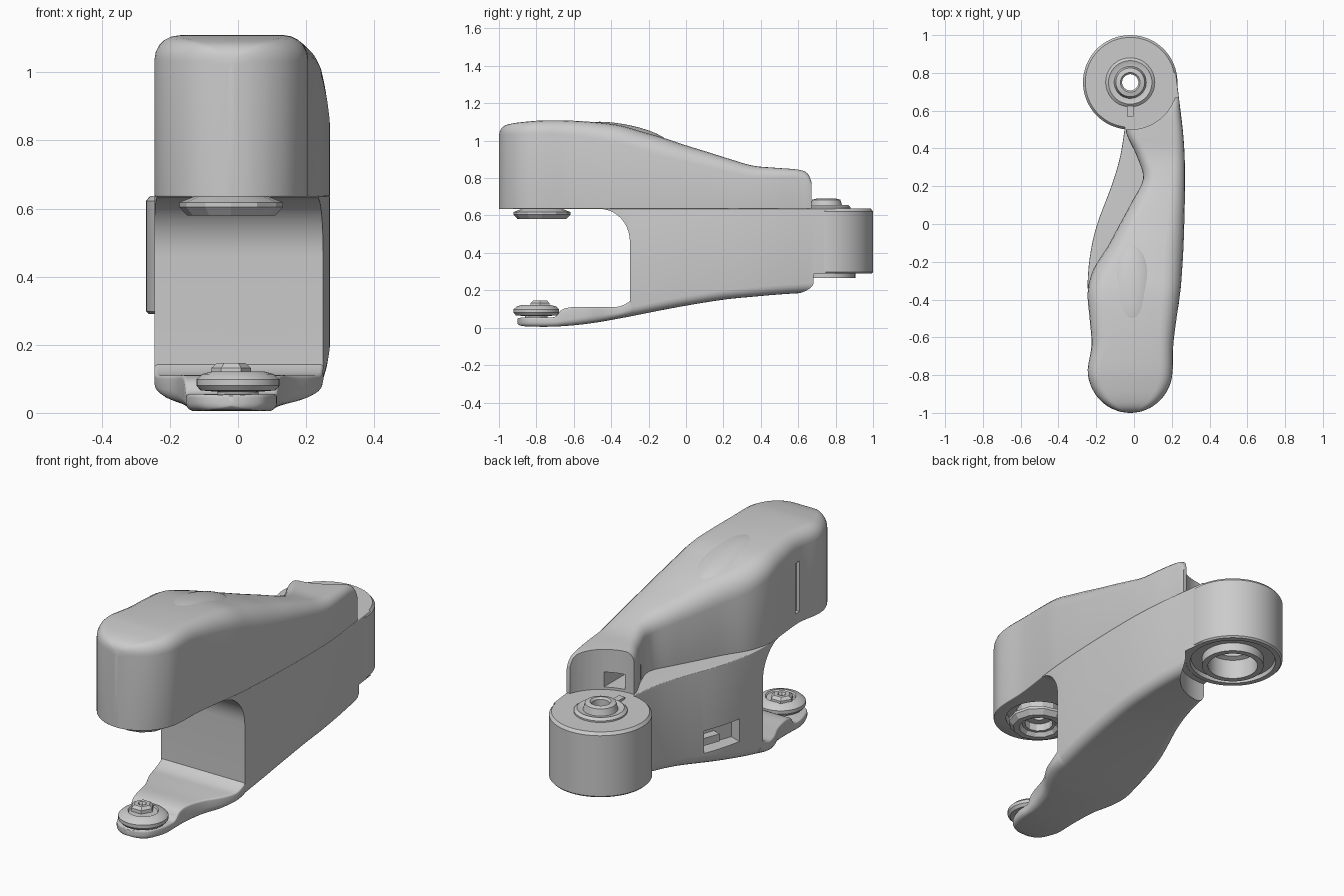
import bpy, bmesh, math
from mathutils import Vector

if "Cube" in bpy.data.objects:
    bpy.data.objects.remove(bpy.data.objects["Cube"])

CX, HUB_Y, FRONT_Y = -0.02, 0.75, -0.77


def finish(name, bm, angle=32):
    bmesh.ops.remove_doubles(bm, verts=bm.verts, dist=1e-5)
    bmesh.ops.recalc_face_normals(bm, faces=bm.faces)
    me = bpy.data.meshes.new(name)
    bm.to_mesh(me)
    bm.free()
    ob = bpy.data.objects.new(name, me)
    bpy.context.collection.objects.link(ob)
    smooth(ob, angle)
    return ob


def smooth(ob, angle=32):
    bpy.ops.object.select_all(action='DESELECT')
    ob.select_set(True)
    bpy.context.view_layer.objects.active = ob
    bpy.ops.object.shade_smooth_by_angle(angle=math.radians(angle))


def cut(ob, *cutters):
    for c in cutters:
        m = ob.modifiers.new("cut", 'BOOLEAN')
        m.operation, m.solver, m.object = 'DIFFERENCE', 'EXACT', c
        bpy.context.view_layer.objects.active = ob
        bpy.ops.object.modifier_apply(modifier=m.name)
        bpy.data.objects.remove(c)
    smooth(ob)


def skin(bm, rings, closed=False):
    vs = [[bm.verts.new(p) for p in r] for r in rings]
    n = len(vs[0])
    for i in range(len(vs) if closed else len(vs) - 1):
        a, b = vs[i], vs[(i + 1) % len(vs)]
        for j in range(n):
            bm.faces.new((a[j], a[(j + 1) % n], b[(j + 1) % n], b[j]))
    if not closed:
        bm.faces.new(vs[0])
        bm.faces.new(vs[-1])


def spline(rows, sub=4):
    out = []
    for i in range(len(rows) - 1):
        p = [rows[max(0, min(len(rows) - 1, i + k))] for k in (-1, 0, 1, 2)]
        for s in range(sub):
            t = s / sub
            out.append([b + .5 * t * (c - a + t * (2*a - 5*b + 4*c - d + t * (3*(b - c) + d - a)))
                        for a, b, c, d in zip(*p)])
    return out + [rows[-1]]


def section(y, xl, xr, zb, zt, rt, rb, n=5):
    """Rounded rectangle across the arm at depth y."""
    pts = []
    corners = [(xr, zt, rt, 0, -1, -1), (xl, zt, rt, 90, 1, -1),
               (xl, zb, rb, 180, 1, 1), (xr, zb, rb, 270, -1, 1)]
    for x, z, r, a0, sx, sz in corners:
        rx, rz = min(r, .48 * (xr - xl)), min(r, .48 * (zt - zb))
        for k in range(n + 1):
            a = math.radians(a0 + 90 * k / n)
            pts.append((x + sx * rx + rx * math.cos(a), y, z + sz * rz + rz * math.sin(a)))
    return pts


def loft(name, rows):
    bm = bmesh.new()
    skin(bm, [section(*r) for r in spline(rows)])
    return finish(name, bm)


def lathe(name, profile, x, y, n=48, angle=32):
    """Revolve a closed (radius, z) loop about a vertical axis."""
    bm = bmesh.new()
    rings = [[(x + r * math.cos(2*math.pi*k/n), y + r * math.sin(2*math.pi*k/n), z)
              for k in range(n)] for r, z in profile]
    skin(bm, rings, closed=True)
    return finish(name, bm, angle)


def cylinder(name, x, y, r, z0, z1, n=64):
    bm = bmesh.new()
    skin(bm, [[(x + r * math.cos(2*math.pi*k/n), y + r * math.sin(2*math.pi*k/n), z)
               for k in range(n)] for z in (z0, z1)])
    return finish(name, bm)


def box(name, centre, size, rot_z=0):
    bm = bmesh.new()
    bmesh.ops.create_cube(bm, size=1)
    bmesh.ops.scale(bm, vec=size, verts=bm.verts)
    ob = finish(name, bm)
    ob.location, ob.rotation_euler = centre, (0, 0, rot_z)
    bpy.context.view_layer.update()
    return ob


def nose(r, ry, data, yc=FRONT_Y):
    """Semicircular front end: (angle, zb, zt, rt, rb) -> loft rows."""
    return [(yc - ry * math.cos(math.radians(a)), CX - r * math.sin(math.radians(a)),
             CX + r * math.sin(math.radians(a)), *rest) for a, *rest in data]


# Upper cover: round nose, humped back, sloping down to the hub
e = .004
cover = loft("upper_cover", nose(.225, .23, [
    (3, .635, 1.03, .02, e), (16, .635, 1.06, .03, e), (32, .635, 1.082, .05, e),
    (50, .635, 1.094, .06, e), (70, .635, 1.102, .065, e), (90, .635, 1.108, .07, e)]) + [
    (-.64, -.225, .208, .635, 1.108, .075, e),
    (-.50, -.235, .225, .635, 1.100, .085, e),
    (-.36, -.245, .245, .635, 1.083, .095, e),
    (-.24, -.215, .255, .635, 1.050, .10, e),
    (-.12, -.14, .262, .635, 1.015, .10, e),
    (.00, -.075, .266, .635, .975, .09, e),
    (.12, -.01, .269, .635, .938, .08, e),
    (.24, .048, .27, .635, .900, .07, e),
    (.36, .015, .268, .635, .866, .06, e),
    (.48, -.04, .26, .635, .855, .05, e),
    (.60, -.05, .245, .635, .845, .04, e),
    (.65, -.05, .24, .635, .825, .035, e),
    (.67, -.05, .237, .635, .78, .02, e)])
cut(cover,
    cylinder("hub_clearance", CX, HUB_Y, .25, .5, 1.2),
    box("rear_notch", (.06, .46, .69), (.10, .20, .08)),
    box("side_slot", (-.232, -.62, .83), (.05, .035, .27)),
    cylinder("boss_recess", CX, FRONT_Y, .165, .5, .68))

# Slightly raised patch on the cover's back
bm = bmesh.new()
bmesh.ops.create_uvsphere(bm, u_segments=40, v_segments=20, radius=1)
bmesh.ops.scale(bm, vec=(.12, .24, .06), verts=bm.verts)
patch = finish("raised_patch", bm)
patch.location, patch.rotation_euler = (-.01, -.33, 1.027), (-.19, 0, 0)

# Main body between cover and base, with a curved throat cut at the front
body = loft("main_body", [
    (y, xl, xr, zb, .637, e, .05) for y, xl, xr, zb in [
        (-.44, -.238, .235, .035), (-.30, -.245, .25, .06), (-.15, -.23, .26, .09),
        (0, -.195, .266, .118), (.2, -.12, .27, .15), (.35, -.075, .268, .165),
        (.5, -.05, .258, .178), (.65, -.03, .24, .187), (.8, 0, .222, .195)]])
throat = [(-1, -.2), (-.3, -.2)] + [
    (-.46 + .16 * math.cos(a), .46 + .175 * math.sin(a))
    for a in [math.radians(9 * k) for k in range(11)]] + [(-1, .635)]
bm = bmesh.new()
skin(bm, [[(x, y, z) for y, z in throat] for x in (-.5, .5)])
cut(body, finish("throat_cutter", bm),
    cylinder("hub_core", CX, HUB_Y, .235, -.1, 1),
    cylinder("hub_under", CX, HUB_Y, .265, -.1, .288),
    box("window_cutter", (-.2, -.02, .255), (.16, .22, .12), math.radians(-20)))
box("window_latch", (-.13, 0, .235), (.05, .1, .04), math.radians(-20))

# Base tongue reaching forward to the lower pivot
loft("base_tongue", nose(.13, .13, [
    (4, .02, .05, .01, .01), (25, .012, .053, .01, .02), (50, .007, .055, .01, .025),
    (90, .005, .056, .01, .025)]) + [
    (-.70, -.152, .115, .006, .058, .01, .025),
    (-.665, -.157, .12, .008, .095, .01, .03),
    (-.61, -.165, .13, .012, .11, .01, .035),
    (-.52, -.185, .16, .022, .11, .01, .04),
    (-.43, -.225, .215, .036, .11, .01, .045),
    (-.36, -.243, .243, .049, .113, .01, .05),
    (-.31, -.245, .25, .058, .135, .01, .05),
    (-.28, -.244, .25, .064, .16, .01, .05)])

# Lower pivot: rounded disc, collar and hex cap
lathe("lower_pivot_disc", [(.01, .04), (.06, .04), (.06, .062), (.11, .066), (.122, .08),
                           (.122, .098), (.105, .114), (.075, .122), (.07, .115),
                           (.01, .115)], .0, -.80, 40)
lathe("lower_pivot_cap", [(.015, .11), (.06, .11), (.058, .132), (.042, .146), (.022, .146),
                          (.015, .135)], -.02, -.78, 6, 10)

# Upper pivot: faceted ring hanging beneath the cover
lathe("upper_pivot_ring", [(.11, .69), (.11, .635), (.152, .618), (.152, .604), (.13, .58),
                           (.1, .58), (.085, .6), (.07, .6), (.07, .64), (.03, .64),
                           (.03, .69)], CX, FRONT_Y, 12, 20)

# Rear hub: drum with top boss, through bore and lower collar
lathe("rear_hub", [(.242, .29), (.25, .298), (.25, .622), (.238, .637), (.13, .637),
                   (.13, .645), (.115, .657), (.095, .65), (.085, .65), (.076, .684),
                   (.052, .69), (.043, .68), (.043, .46), (.10, .46), (.10, .38),
                   (.125, .37), (.125, .265), (.155, .265), (.155, .31), (.21, .31),
                   (.215, .29)], CX, HUB_Y, 64)
box("hub_index_tab", (CX, .60, .642), (.035, .06, .014))
